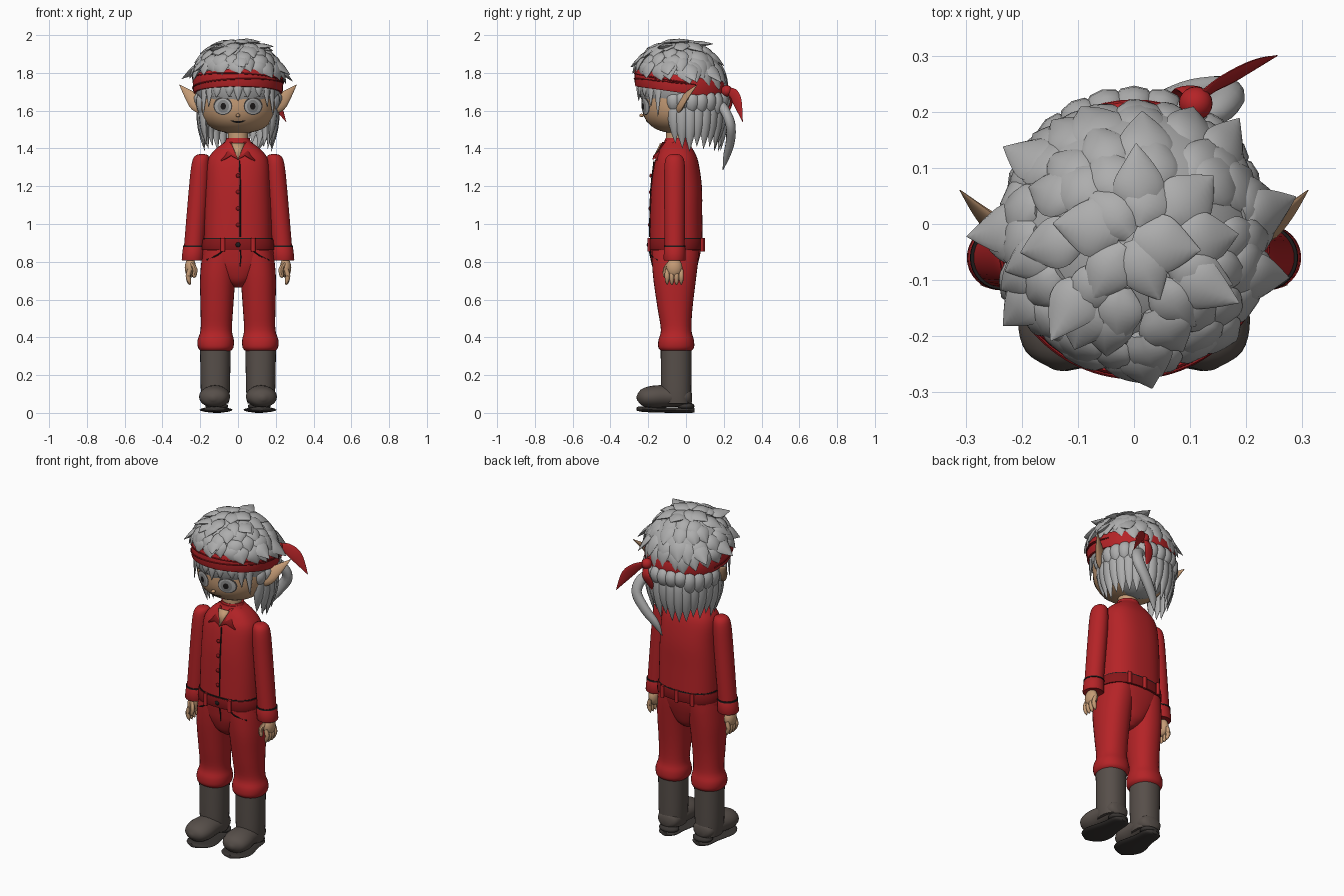
import bpy, bmesh, math, random
from mathutils import Vector

random.seed(4)
cube = bpy.data.objects.get("Cube")
if cube:
    bpy.data.objects.remove(cube, do_unlink=True)


def material(name, r, g, b):
    m = bpy.data.materials.new(name)
    m.use_nodes = True
    m.diffuse_color = (r, g, b, 1)
    m.node_tree.nodes["Principled BSDF"].inputs["Base Color"].default_value = (r, g, b, 1)
    return m


RED = material("cloth red", .46, .017, .02)
DARK_RED = material("belt red", .24, .008, .01)
BLACK = material("seam black", .012, .01, .01)
BOOT = material("boot brown", .095, .078, .068)
SOLE = material("sole brown", .04, .035, .032)
SKIN = material("skin tan", .56, .33, .18)
HAIR = material("hair grey", .42, .42, .42)
EYE = material("eye grey", .25, .25, .25)
BROW = material("brow charcoal", .055, .05, .048)


def finish(bm, name, mat, thick=0):
    bmesh.ops.recalc_face_normals(bm, faces=bm.faces)
    me = bpy.data.meshes.new(name)
    bm.to_mesh(me)
    bm.free()
    me.materials.append(mat)
    ob = bpy.data.objects.new(name, me)
    bpy.context.collection.objects.link(ob)
    if thick:
        ob.modifiers.new("thickness", 'SOLIDIFY').thickness = thick
    bpy.ops.object.select_all(action='DESELECT')
    ob.select_set(True)
    bpy.context.view_layer.objects.active = ob
    bpy.ops.object.shade_smooth_by_angle(angle=math.radians(45))
    return ob


def smooth(rows, n):
    """Catmull-Rom interpolation of rows of numbers."""
    out = []
    for i in range(len(rows) - 1):
        a, b, c, d = (rows[max(0, min(len(rows) - 1, i + k))] for k in (-1, 0, 1, 2))
        for j in range(n):
            t = j / n
            out.append([q + .5 * t * (r - p + t * (2*p - 5*q + 4*r - s + t * (3*(q - r) + s - p)))
                        for p, q, r, s in zip(a, b, c, d)])
    return out + [list(rows[-1])]


def skin_rings(bm, rings):
    vs = [[bm.verts.new(p) for p in ring] for ring in rings]
    n = len(vs[0])
    for a, b in zip(vs, vs[1:]):
        for i in range(n):
            bm.faces.new((a[i], a[(i+1) % n], b[(i+1) % n], b[i]))
    bm.faces.new(vs[0])
    bm.faces.new(vs[-1])


def loft(name, rows, mat, power=2, n=4, sides=32, tilt=0):
    """Stack of superellipses: rows of z, centre x, centre y, radius x, radius y."""
    def arc(v):
        return math.copysign(abs(v) ** (2 / power), v)
    rings = []
    for z, cx, cy, rx, ry in smooth(rows, n):
        ring = []
        for i in range(sides):
            a = 2 * math.pi * i / sides
            y = cy + max(ry, .001) * arc(math.sin(a))
            ring.append((cx + max(rx, .001) * arc(math.cos(a)), y, z + tilt * y))
        rings.append(ring)
    bm = bmesh.new()
    skin_rings(bm, rings)
    return finish(bm, name, mat)


def sweep(bm, rows, normal, n=3, sides=8):
    """Elliptic tube: rows of x, y, z, half width, half thickness."""
    rows = smooth(rows, n)
    pts = [Vector(r[:3]) for r in rows]
    rings = []
    for i, r in enumerate(rows):
        t = (pts[min(i+1, len(pts)-1)] - pts[max(i-1, 0)]).normalized()
        side = t.cross(Vector(normal)).normalized()
        up = side.cross(t)
        rings.append([pts[i] + side * math.cos(a) * max(r[3], .0008) + up * math.sin(a) * max(r[4], .0008)
                      for a in (2 * math.pi * k / sides for k in range(sides))])
    skin_rings(bm, rings)


def tube(name, rows, mat, normal=(0, 1, 0), n=4, sides=12):
    bm = bmesh.new()
    sweep(bm, rows, normal, n, sides)
    return finish(bm, name, mat)


def line(name, pts, r=.0035, mat=BLACK):
    return tube(name, [(*p, r, r) for p in pts], mat, (.3, 1, .2), 4, 6)


def ball(name, loc, size, mat):
    bm = bmesh.new()
    bmesh.ops.create_uvsphere(bm, u_segments=20, v_segments=12, radius=1)
    for v in bm.verts:
        v.co = Vector(loc) + Vector([a * b for a, b in zip(v.co, size)])
    return finish(bm, name, mat)


def plate(name, pts, mat):
    bm = bmesh.new()
    bm.faces.new([bm.verts.new(p) for p in pts])
    return finish(bm, name, mat, .008)


# Head: squarish ellipsoid, with a function giving its front surface
HZ, HH = 1.65, .17
def head_scale(z):
    return max(.02, 1 - min(1, abs((z - HZ) / HH)) ** 2.5) ** .4

def face_y(x, z):
    h = head_scale(z)
    return -.035 - .2 * h * math.sqrt(max(0, 1 - (x / (.205 * h)) ** 2))

loft("head", [(z, 0, -.035, .205 * head_scale(z), .2 * head_scale(z))
              for z in (HZ - HH * math.cos(math.pi * k / 16) for k in range(17))], SKIN, n=2, sides=40)
loft("neck", [(1.36, 0, -.055, .055, .052), (1.53, 0, -.055, .052, .05)], SKIN)


def patch(name, cx, cz, rx, rz, lift, mat, bend=0):
    """Oval painted plate following the face."""
    bm = bmesh.new()
    rings = []
    for k in (.02, .35, .7, 1):
        ring = []
        for i in range(24):
            a = 2 * math.pi * i / 24
            x, z = cx + k * rx * math.cos(a), cz + k * rz * math.sin(a)
            z += bend * (x - cx) ** 2
            ring.append(bm.verts.new((x, face_y(x, z) - lift, z)))
        rings.append(ring)
    for a, b in zip(rings, rings[1:]):
        for i in range(24):
            bm.faces.new((a[i], a[(i+1) % 24], b[(i+1) % 24], b[i]))
    bm.faces.new(rings[0])
    return finish(bm, name, mat)


for s, side in ((1, "left"), (-1, "right")):
    patch(side + "_eye_outline", s*.08, 1.625, .05, .048, .003, BROW)
    patch(side + "_eye_white", s*.08, 1.623, .044, .041, .005, HAIR)
    patch(side + "_iris", s*.078, 1.623, .03, .034, .007, EYE)
    patch(side + "_pupil", s*.078, 1.623, .014, .018, .009, BLACK)
    patch(side + "_eyebrow", s*.083, 1.69, .052, .013, .008, BROW, -6)
    tube(side + "_ear", [(s*.17, -.05, 1.615, .035, .015), (s*.215, -.025, 1.64, .045, .016),
                         (s*.265, .015, 1.69, .025, .01), (s*.31, .06, 1.738, .001, .001)], SKIN)
patch("mouth", 0, 1.54, .04, .005, .004, BLACK, 5)
ball("nose", (0, -.235, 1.575), (.012, .012, .009), SKIN)

# Hair cap: dome covered with overlapping pointed tufts
def dome(theta, phi, k=1):
    x = .235 * k * math.sin(theta) * math.sin(phi)
    y = -.025 - .235 * k * math.sin(theta) * math.cos(phi)
    return (x, y, 1.745 + .222 * k * math.cos(theta) - .12 * y * theta)

ball("hair_cap", (0, -.025, 1.75), (.23, .235, .215), HAIR)
ball("hair_under", (0, .025, 1.65), (.192, .175, .18), HAIR)
WIDTHS = ((.02, .01), (.042, .016), (.045, .016), (.028, .01), (.001, .001))
bm = bmesh.new()
def tuft(theta, phi, span, lift, wide=1):
    rows = []
    for k, (w, h) in enumerate(WIDTHS):
        f = k / 4
        p = dome(theta + span * f, phi + .12 * f, .97 + .05 * f + lift * f * f)
        rows.append((*p, w * wide, h))
    sweep(bm, rows, Vector(dome(theta + span / 2, phi)) - Vector((0, -.025, 1.745)))

for deg, count in ((3, 6), (20, 10), (36, 14), (50, 18), (62, 22)):
    for i in range(count):
        tuft(math.radians(deg + random.uniform(-4, 4)), 2 * math.pi * (i + random.uniform(.2, .8)) / count,
             math.radians(28), random.choice((.0, .03, .08)), random.uniform(.85, 1.2))
for deg, phi, lift in ((62, 1.7, .25), (62, -1.7, .25), (58, 0, .14), (58, 2.3, .2), (58, -2.3, .2),
                       (25, .9, .22), (30, -.8, .22), (12, 3, .2), (60, 1.2, .2), (60, -1.1, .18)):
    tuft(math.radians(deg), phi, math.radians(24), lift)
finish(bm, "hair_tufts", HAIR)

# Hanging hair: long layer, short layer, fringe and curled lock
bm = bmesh.new()
for layer, count, end, rad in ((0, 19, 1.4, .19), (1, 17, 1.56, .205)):
    for i in range(count):
        a = math.radians(-112 + 224 * i / (count - 1))
        dx, dy = math.sin(a), math.cos(a)
        tip = end + random.uniform(-.02, .03)
        rows = []
        for f, k, w in ((0, .93, .02), (.3, 1.06, .032), (.65, 1.03, .03), (1, .93, .001)):
            rows.append((dx * rad * k, .01 + dy * rad * k, 1.71 + (tip - 1.71) * f, w, w * .55))
        sweep(bm, rows, (dx, dy, 0))
for x, tip in ((0, 1.65), (.05, 1.67), (-.045, 1.675), (.11, 1.675), (-.11, 1.67),
               (.15, 1.62), (-.15, 1.62), (.178, 1.57), (-.178, 1.57)):
    y = face_y(x, 1.66) - .015
    sweep(bm, [(x * .95, y + .01, 1.76, .02, .012), (x, y, 1.715, .024, .012),
               (x * 1.04, y, tip, .001, .001)], (x, y, 0))
finish(bm, "hanging_hair", HAIR)
tube("curled_lock", [(.06, .17, 1.64, .02, .02), (.14, .2, 1.61, .03, .026), (.165, .235, 1.53, .033, .026),
                     (.11, .235, 1.44, .03, .024), (.05, .215, 1.36, .024, .018),
                     (.02, .195, 1.285, .001, .001)], HAIR, (.3, 1, .2))

# Headband with folds, knot and loose ends
def band(name, z, half, grow, mat):
    loft(name, [(z - half, 0, -.025, .23 + grow, .238 + grow), (z - half * .8, 0, -.025, .237 + grow, .246 + grow),
                (z + half * .8, 0, -.025, .237 + grow, .246 + grow), (z + half, 0, -.025, .228 + grow, .238 + grow)],
         mat, n=2, sides=56, tilt=-.14)
band("headband", 1.737, .046, 0, RED)
for k, (za, zb) in enumerate(((1.775, 1.745), (1.715, 1.745))):
    pts = []
    for i in range(17):
        a = math.pi * (i / 8 - 1) * .6
        y = -.025 - .248 * math.cos(a)
        pts.append((.239 * math.sin(a), y, za + (zb - za) * i / 16 - .14 * y))
    line("headband_fold_%d" % k, pts, .004, DARK_RED)
ball("headband_knot", (.11, .215, 1.705), (.03, .03, .03), RED)
tube("long_ribbon", [(.11, .22, 1.705, .012, .006), (.15, .25, 1.69, .028, .006), (.2, .275, 1.64, .032, .006),
                     (.255, .3, 1.54, .001, .001)], RED, (.5, -.8, .3))
tube("short_ribbon", [(.11, .22, 1.7, .012, .006), (.1, .24, 1.65, .025, .007),
                      (.085, .225, 1.6, .025, .006), (.08, .2, 1.54, .001, .001)], RED)

# Shirt
loft("shirt", [(.9, 0, -.052, .18, .14), (1.05, 0, -.052, .178, .138), (1.2, 0, -.05, .172, .134),
               (1.33, 0, -.05, .163, .115), (1.39, 0, -.05, .125, .09), (1.43, 0, -.052, .075, .066),
               (1.445, 0, -.054, .06, .06)], RED, 2.5, sides=48)
loft("collar_stand", [(1.405, 0, -.054, .075, .07), (1.455, 0, -.05, .062, .058)], RED)
plate("open_neck", [(-.035, -.13, 1.425), (.035, -.13, 1.425), (0, -.172, 1.34)], SKIN)
line("shirt_opening", [(.012, -.193, .93), (.012, -.19, 1.08), (.012, -.185, 1.2), (.008, -.169, 1.335)])
for i in range(4):
    ball("button_%d" % i, (0, -.193 + .0025 * i, .995 + .087 * i), (.011, .008, .011), DARK_RED)

# Belt and trousers
loft("belt", [(.862, 0, -.054, .19, .142), (.868, 0, -.054, .195, .146),
              (.914, 0, -.054, .19, .146), (.92, 0, -.054, .185, .142)], DARK_RED, 2.4, 2, 48)
loft("belt_seam", [(.918, 0, -.053, .184, .1435), (.926, 0, -.053, .183, .1425)], BLACK, 2.4, 1, 48)
ball("belt_button", (0, -.2, .89), (.013, .008, .013), BLACK)
for x, y in ((.08, -.196), (-.08, -.196), (.1, .085), (-.1, .085), (0, .092)):
    tube("belt_loop", [(x, y, .855, .012, .008), (x, y, .927, .012, .008)], RED, n=1)
loft("hips", [(.665, 0, -.06, .02, .05), (.7, 0, -.06, .08, .09), (.77, 0, -.06, .15, .117),
              (.83, 0, -.057, .188, .13), (.87, 0, -.056, .188, .136)], RED, 2.3, sides=40)
line("fly_seam", [(.012, -.195, .865), (.014, -.186, .82), (.01, -.176, .775)])

for s, side in ((1, "left"), (-1, "right")):
    plate(side + "_collar", [(s*.03, -.125, 1.435), (s*.004, -.177, 1.345), (s*.04, -.172, 1.365),
                             (s*.09, -.155, 1.335), (s*.075, -.07, 1.435)], RED)
    line(side + "_pocket_seam", [(s*.08, -.19, .86), (s*.11, -.185, .835), (s*.165, -.15, .81)])
    loft(side + "_trouser_leg", [(.325, s*.118, -.052, .075, .075), (.345, s*.118, -.052, .093, .094),
                                 (.385, s*.118, -.052, .096, .094), (.44, s*.115, -.052, .083, .081),
                                 (.55, s*.112, -.058, .086, .092), (.7, s*.108, -.06, .093, .112),
                                 (.8, s*.1, -.058, .094, .122), (.86, s*.095, -.056, .09, .125)], RED, 2.2)
    # Sleeve, cuff and hand
    loft(side + "_sleeve", [(1.37, s*.19, -.06, .012, .015), (1.36, s*.192, -.06, .036, .038),
                            (1.32, s*.198, -.06, .047, .053), (1.2, s*.207, -.06, .052, .056),
                            (.88, s*.234, -.06, .052, .053)], RED)
    loft(side + "_cuff_seam", [(.877, s*.235, -.06, .0575, .058), (.885, s*.235, -.06, .0565, .057)], BLACK, n=1)
    loft(side + "_cuff", [(.808, s*.239, -.06, .052, .052), (.812, s*.239, -.06, .059, .058),
                          (.875, s*.235, -.06, .056, .056), (.88, s*.235, -.06, .05, .05)], RED, n=2)
    ball(side + "_palm", (s*.252, -.062, .768), (.03, .043, .052), SKIN)
    bm = bmesh.new()
    for k in range(4):
        y = -.1 + .025 * k
        sweep(bm, [(s*.255, y, .76, .011, .011), (s*.264, y, .725, .013, .013),
                   (s*.258, y, .69 + .006 * (k in (0, 3)), .01, .01), (s*.252, y, .677, .001, .001)], (1, 0, 0))
    sweep(bm, [(s*.245, -.09, .79, .012, .012), (s*.228, -.108, .76, .014, .013),
               (s*.232, -.11, .725, .011, .011), (s*.236, -.108, .715, .001, .001)], (1, 0, 0))
    finish(bm, side + "_fingers", SKIN)
    # Boot
    loft(side + "_boot_shaft", [(.05, s*.12, -.05, .07, .075), (.12, s*.12, -.052, .077, .08),
                                (.35, s*.12, -.052, .081, .082)], BOOT, 2.2)
    tube(side + "_boot_foot", [(s*.115, .03, .085, .03, .03), (s*.116, .005, .085, .065, .05),
                               (s*.12, -.1, .088, .076, .058), (s*.125, -.18, .085, .082, .058),
                               (s*.131, -.235, .08, .062, .043), (s*.134, -.26, .077, .01, .01)],
         BOOT, (0, 0, 1), sides=20)
    tube(side + "_sole", [(s*.11, .045, .014, .02, .012), (s*.111, .02, .014, .055, .014),
                          (s*.113, -.06, .014, .065, .014), (s*.116, -.17, .016, .088, .014),
                          (s*.124, -.235, .02, .06, .014), (s*.128, -.26, .022, .01, .01)],
         SOLE, (0, 0, 1), sides=16)
    ball(side + "_heel", (s*.112, 0, .035), (.06, .045, .022), SOLE)
